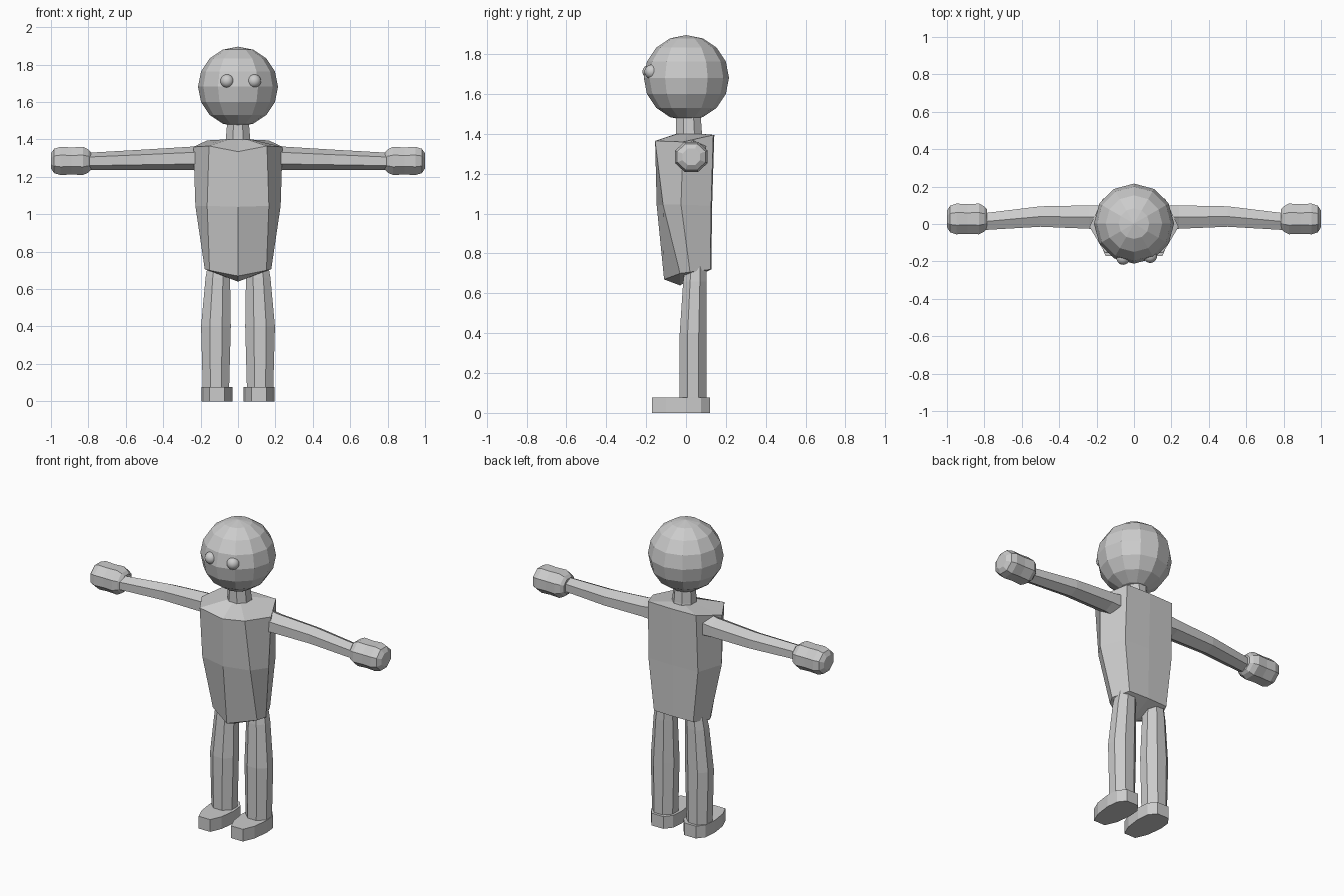
import bpy, bmesh
from math import sin, cos, pi
from mathutils import Vector

if "Cube" in bpy.data.objects:
    bpy.data.objects.remove(bpy.data.objects["Cube"])


def loft(name, rings, tip=None):
    """Skin a list of equal-length point rings; optional point closes the first end."""
    bm = bmesh.new()
    rows = [[bm.verts.new(p) for p in ring] for ring in rings]
    n = len(rows[0])
    for a, b in zip(rows, rows[1:]):
        for i in range(n):
            j = (i + 1) % n
            bm.faces.new((a[i], a[j], b[j], b[i]))
    bm.faces.new(rows[-1])
    if tip:
        t = bm.verts.new(tip)
        for i in range(n):
            bm.faces.new((rows[0][i], rows[0][(i + 1) % n], t))
    else:
        bm.faces.new(rows[0])
    bmesh.ops.recalc_face_normals(bm, faces=bm.faces)
    me = bpy.data.meshes.new(name)
    bm.to_mesh(me)
    bm.free()
    ob = bpy.data.objects.new(name, me)
    bpy.context.collection.objects.link(ob)
    return ob


def upright(x, y, z, rx, ry, n, turn=0.5):
    """Horizontal ring around a vertical axis."""
    return [(x + rx * cos(2 * pi * (i + turn) / n),
             y + ry * sin(2 * pi * (i + turn) / n), z) for i in range(n)]


def sideways(x, y, z, ry, rz, n, turn=0.0):
    """Vertical ring around the x axis."""
    return [(x, y + ry * cos(2 * pi * (i + turn) / n),
             z + rz * sin(2 * pi * (i + turn) / n)) for i in range(n)]


def sphere(name, loc, r, seg, rings, scale=(1, 1, 1)):
    bpy.ops.mesh.primitive_uv_sphere_add(segments=seg, ring_count=rings, radius=r, location=loc)
    ob = bpy.context.object
    ob.name = name
    ob.scale = scale
    return ob


def torso_ring(front, corner, side, back):
    """Mirror a half profile of the body; each entry is (x, y, z)."""
    half = [corner, side, back]
    mid = (0, back[1] + 0.005, back[2])
    left = [(-x, y, z) for x, y, z in reversed(half)]
    return [front] + half + [mid] + left


# head and eyes
sphere("head", (0, 0.002, 1.682), 0.214, 12, 8)
for side, x, y in (("left", -0.058, -0.182), ("right", 0.087, -0.172)):
    eye = sphere(side + "_eye", (x, y, 1.712), 0.036, 24, 14)
    bpy.ops.object.shade_smooth()

# neck
loft("neck", [upright(0, 0.02, 1.34, 0.078, 0.078, 8),
              upright(0, 0.015, 1.41, 0.070, 0.070, 8),
              upright(0, 0.012, 1.50, 0.062, 0.066, 8)])

# torso, closed at the bottom by a low central point
loft("torso", [
    torso_ring((0, -0.11, 0.67), (0.152, -0.03, 0.70), (0.178, 0.02, 0.707), (0.135, 0.122, 0.72)),
    torso_ring((0, -0.147, 1.04), (0.165, -0.115, 1.045), (0.228, -0.025, 1.045), (0.17, 0.126, 1.04)),
    torso_ring((0, -0.150, 1.335), (0.155, -0.155, 1.365), (0.238, -0.015, 1.36), (0.165, 0.137, 1.395)),
    torso_ring((0, -0.05, 1.40), (0.05, -0.045, 1.40), (0.07, 0.015, 1.40), (0.05, 0.075, 1.40)),
], tip=(0, -0.03, 0.64))

for side, s in (("left", -1), ("right", 1)):
    # arm
    loft(side + "_arm", [sideways(s * 0.17, 0.035, 1.303, 0.075, 0.074, 6, 0.5),
                         sideways(s * 0.24, 0.037, 1.300, 0.072, 0.062, 6, 0.5),
                         sideways(s * 0.50, 0.040, 1.292, 0.063, 0.054, 6, 0.5),
                         sideways(s * 0.80, 0.013, 1.283, 0.052, 0.046, 6, 0.5)])
    # mitten hand
    profile = [(0.785, 0.050), (0.80, 0.068), (0.828, 0.083), (0.89, 0.080),
               (0.95, 0.083), (0.983, 0.072), (1.0, 0.045)]
    loft(side + "_hand", [sideways(s * x, 0.027, 1.285, r * 1.07, r * 0.98, 8, 0.5)
                          for x, r in profile])
    # leg
    loft(side + "_leg", [upright(s * 0.118, 0.036, 0.06, 0.076, 0.073, 8),
                         upright(s * 0.118, 0.036, 0.40, 0.086, 0.073, 8),
                         upright(s * 0.108, 0.045, 0.66, 0.071, 0.064, 8),
                         upright(s * 0.100, 0.050, 0.76, 0.060, 0.055, 8)])
    # foot
    half = [(0.040, -0.17), (0.070, -0.10), (0.083, 0.0), (0.076, 0.075), (0.040, 0.12)]
    plan = half + [(-x, y) for x, y in reversed(half)]
    loft(side + "_foot", [[(s * 0.112 + x, y, z) for x, y in plan] for z in (0.0, 0.076)])
